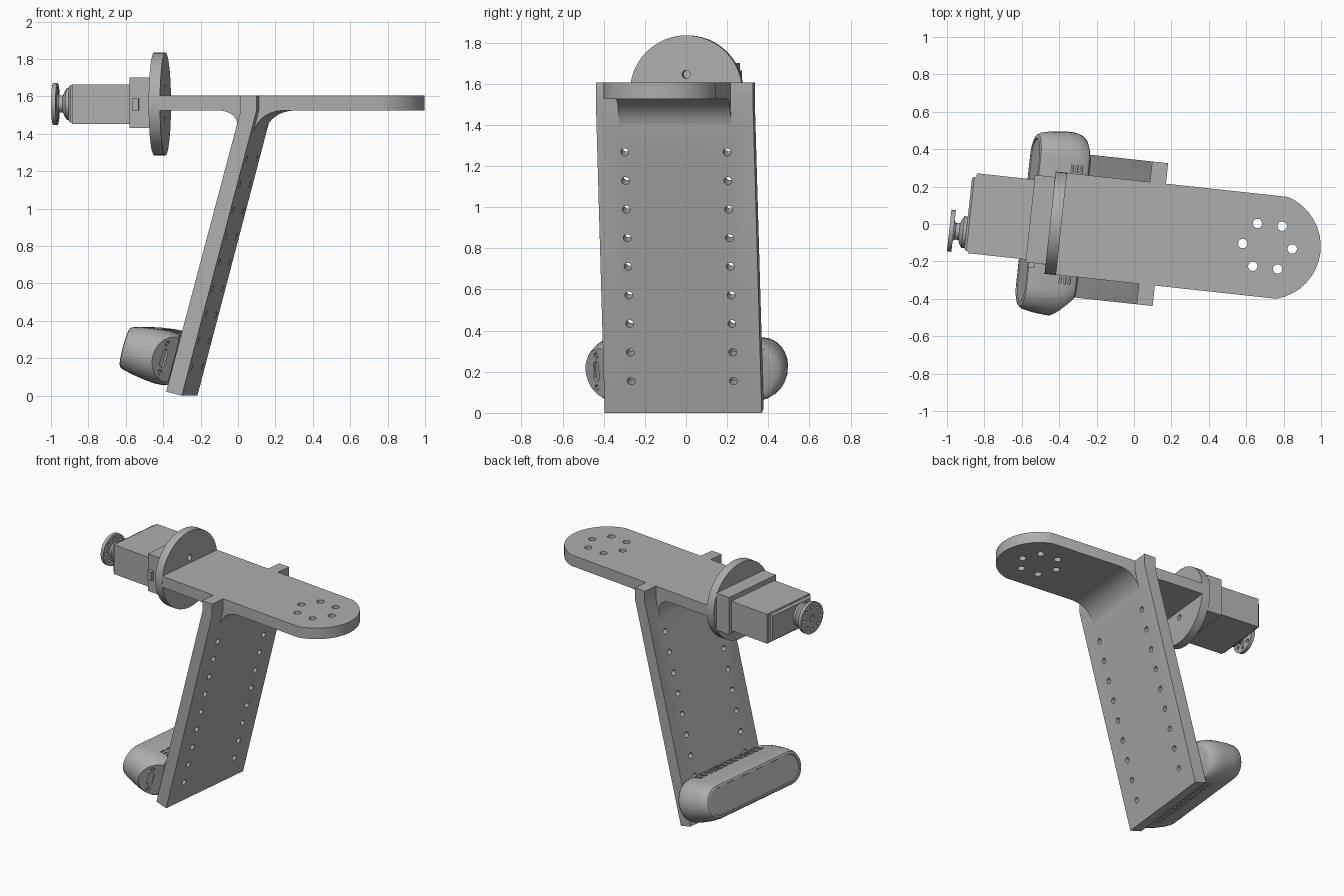
import bpy, bmesh
from math import sin, cos, pi, radians, asin
from mathutils import Matrix, Vector

if "Cube" in bpy.data.objects:
    bpy.data.objects.remove(bpy.data.objects["Cube"])

GREY = (0.42, 0.42, 0.42, 1)
mat = bpy.data.materials.new("plain grey")
mat.use_nodes = True
mat.diffuse_color = GREY
mat.node_tree.nodes["Principled BSDF"].inputs["Base Color"].default_value = GREY

# The whole assembly is turned slightly about the vertical
WORLD = Matrix.Translation((-0.004, -0.041, 0)) @ Matrix.Rotation(radians(-6.2), 4, "Z")


def frame(x, y, z, origin=(0, 0, 0)):
    m = Matrix((x, y, z)).transposed().to_4x4()
    m.translation = origin
    return m


TOP = Matrix.Identity(4)
SIDE = frame((1, 0, 0), (0, 0, 1), (0, -1, 0))
AXIAL = frame((0, 1, 0), (0, 0, 1), (1, 0, 0))
S, C = sin(radians(15)), cos(radians(15))
TILT = frame((0, -1, 0), (S, 0, C), (-C, 0, S), (-0.30, 0, 0.188))


def loft(bm, rings, fr=TOP):
    """Skin a list of rings, each (points, height), and cap both ends."""
    loops = [[bm.verts.new(fr @ Vector((x, y, h))) for x, y in pts] for pts, h in rings]
    for a, b in zip(loops, loops[1:]):
        for i in range(len(a)):
            j = (i + 1) % len(a)
            bm.faces.new((a[i], a[j], b[j], b[i]))
    bm.faces.new(loops[0][::-1])
    bm.faces.new(loops[-1])


def prism(bm, pts, lo, hi, fr=TOP):
    loft(bm, [(pts, lo), (pts, hi)], fr)


def box(bm, lo, hi, fr=TOP):
    prism(bm, [(lo[0], lo[1]), (hi[0], lo[1]), (hi[0], hi[1]), (lo[0], hi[1])], lo[2], hi[2], fr)


def circle(x, y, r, n=32):
    return [(x + r * cos(2 * pi * i / n), y + r * sin(2 * pi * i / n)) for i in range(n)]


def stadium(hl, hh, n=14):
    right = [(hl - hh + hh * cos(a), hh * sin(a)) for a in [pi * (i / n - 0.5) for i in range(n + 1)]]
    return right + [(-x, -y) for x, y in right]


def to_object(name, bm):
    bmesh.ops.recalc_face_normals(bm, faces=bm.faces)
    mesh = bpy.data.meshes.new(name)
    bm.to_mesh(mesh)
    bm.free()
    ob = bpy.data.objects.new(name, mesh)
    bpy.context.collection.objects.link(ob)
    ob.matrix_world = WORLD
    return ob


def finish(name, bm, cut=None):
    """Make the part, cutting away the optional second shape."""
    ob = to_object(name, bm)
    if cut:
        cutter = to_object(name + "_cutter", cut)
        cutter.hide_render = True
        mod = ob.modifiers.new("cut", "BOOLEAN")
        mod.operation, mod.solver, mod.object = "DIFFERENCE", "EXACT", cutter
        deps = bpy.context.evaluated_depsgraph_get()
        mesh = bpy.data.meshes.new_from_object(ob.evaluated_get(deps))
        ob.modifiers.clear()
        ob.data = mesh
        bpy.data.objects.remove(cutter)
    ob.data.materials.clear()
    ob.data.materials.append(mat)
    ob.data.shade_smooth()
    ob.data.set_sharp_from_angle(angle=radians(30))


# Horizontal arm with rounded end and ring of six holes
HALF, END, R = 0.274, 0.722, 0.285
lim = asin(HALF / R)
outline = [(-0.39, -HALF)]
outline += [(END + R * cos(a), R * sin(a)) for a in [lim * (i / 8 - 1) for i in range(17)]]
outline += [(-0.39, HALF)]
bm, cut = bmesh.new(), bmesh.new()
prism(bm, outline, 1.525, 1.605)
for x, y in circle(END, 0, 0.133, 6):
    prism(cut, circle(x, y, 0.025, 20), 1.4, 1.7)
finish("arm", bm, cut)

# Slanted plate with two columns of holes
bm, cut = bmesh.new(), bmesh.new()
prism(bm, [(0.06, 1.605), (0.06, 1.525), (-0.341, 0.022), (-0.256, 0), (0.146, 1.525), (0.146, 1.605)],
      -0.384, 0.384, SIDE)
for i in range(9):
    z = 0.155 + 0.139 * i
    for v in (-0.25, 0.25):
        fr = TILT.copy()
        fr.translation = (0.146 - 0.264 * (1.525 - z), v, z)
        prism(cut, circle(0, 0, 0.019, 16), -0.1, 0.2, fr)
finish("slanted_plate", bm, cut)

# Concave fillets where the plate meets the arm
bm = bmesh.new()
for u, side in ((0.06, -1), (0.146, 1)):
    a, b = Vector((u + side * 0.15, 1.526)), Vector((u, 1.526))
    c = b - Vector((S, C)) * 0.14
    curve = [a * (1 - t) ** 2 + b * 2 * t * (1 - t) + c * t * t for t in [i / 10 for i in range(11)]]
    inner = [c + Vector((-side * 0.02, 0)), b + Vector((-side * 0.02, 0))]
    prism(bm, [tuple(p) for p in curve + inner], -HALF, HALF, SIDE)
finish("arm_fillets", bm)

# Round mounting disc
MID = 1.56
bm, cut = bmesh.new(), bmesh.new()
prism(bm, circle(0, MID, 0.275, 48), -0.447, -0.386, AXIAL)
for dz in (-0.085, 0.085):
    prism(cut, circle(0, MID + dz, 0.02, 16), -0.5, -0.3, AXIAL)
finish("mounting_disc", bm, cut)

# Motor: bracket, casing and cover
bm = bmesh.new()
box(bm, (-0.555, -0.225, 1.43), (-0.445, 0.245, 1.7))
box(bm, (-0.54, -0.25, 1.525), (-0.505, -0.22, 1.59))
finish("motor_bracket", bm)
bm = bmesh.new()
box(bm, (-0.865, -0.21, 1.452), (-0.55, 0.22, 1.665))
finish("motor_casing", bm)
bm = bmesh.new()
loft(bm, [([(-w, MID - h), (w, MID - h), (w, MID + h), (-w, MID + h)], u)
          for w, h, u in ((0.2, 0.1, -0.86), (0.2, 0.1, -0.876), (0.19, 0.088, -0.888))], AXIAL)
finish("motor_cover", bm)

# Motor ears with open screw slots
bm, cut = bmesh.new(), bmesh.new()
box(bm, (-0.81, -0.285, 1.46), (-0.783, 0.308, 1.662))
for z in (1.5, 1.62):
    for v, tip in ((-0.25, -0.4), (0.273, 0.4)):
        prism(cut, circle(v, z, 0.019, 16), -0.9, -0.7, AXIAL)
        box(cut, (-0.91, min(v, tip), z - 0.01), (-0.69, max(v, tip), z + 0.01))
finish("motor_ears", bm, cut)

# Output shaft and perforated horn
HUB = -0.1
bm = bmesh.new()
loft(bm, [(circle(HUB, MID, r), u) for r, u in
          ((0.085, -0.88), (0.085, -0.905), (0.065, -0.918), (0.045, -0.925), (0.045, -0.945), (0.06, -0.96))], AXIAL)
finish("output_shaft", bm)
bm, cut = bmesh.new(), bmesh.new()
prism(bm, circle(HUB, MID, 0.112, 40), -0.979, -0.955, AXIAL)
for x, y in circle(HUB, MID, 0.08, 8):
    prism(cut, circle(x, y, 0.012, 12), -1.1, -0.9, AXIAL)
prism(cut, circle(HUB, MID, 0.022, 16), -1.1, -0.97, AXIAL)
finish("output_horn", bm, cut)

# Sensor housing: tapered stadium with a recessed window
bm, cut = bmesh.new(), bmesh.new()
loft(bm, [(stadium(l, h), w) for l, h, w in
          ((0.44, 0.125, 0), (0.465, 0.138, 0.01), (0.482, 0.144, 0.03), (0.494, 0.146, 0.07),
           (0.494, 0.142, 0.12), (0.486, 0.13, 0.2), (0.474, 0.117, 0.255), (0.462, 0.108, 0.272),
           (0.45, 0.1, 0.276), (0.44, 0.093, 0.276), (0.437, 0.09, 0.27))], TILT)
# Oblique end with a connector slot
normal = Vector((0.1, 0, -0.11)).normalized()
turn = TILT.to_3x3()
res = bmesh.ops.bisect_plane(bm, geom=bm.verts[:] + bm.edges[:] + bm.faces[:], clear_outer=True,
                             plane_co=TILT @ Vector((0.435, 0, 0.05)), plane_no=turn @ normal)
bmesh.ops.edgeloop_fill(bm, edges=[e for e in res["geom_cut"] if isinstance(e, bmesh.types.BMEdge)])
across = Vector((0, 1, 0)).cross(normal)
END_CAP = TILT @ frame(across, (0, 1, 0), normal, (0.435, 0, 0.05))
prism(cut, [(y, x) for x, y in stadium(0.05, 0.018, 8)], -0.015, 0.1, END_CAP)
for y in (-0.08, 0.08):
    prism(cut, circle(0, y, 0.014, 16), -0.012, 0.1, END_CAP)
# Vent slits above and below
for side in (-1, 1):
    for row in (0.05, 0.075, 0.1):
        for i in range(13):
            x = -0.3 + 0.05 * i
            lo, hi = sorted((side * 0.135, side * 0.2))
            box(cut, (x - 0.018, lo, row - 0.006), (x + 0.018, hi, row + 0.006), TILT)
finish("sensor_housing", bm, cut)

# Screws in the oblique end
bm = bmesh.new()
for y in (-0.08, 0.08):
    prism(bm, circle(0, y, 0.009, 12), -0.014, -0.004, END_CAP)
finish("end_screws", bm)
